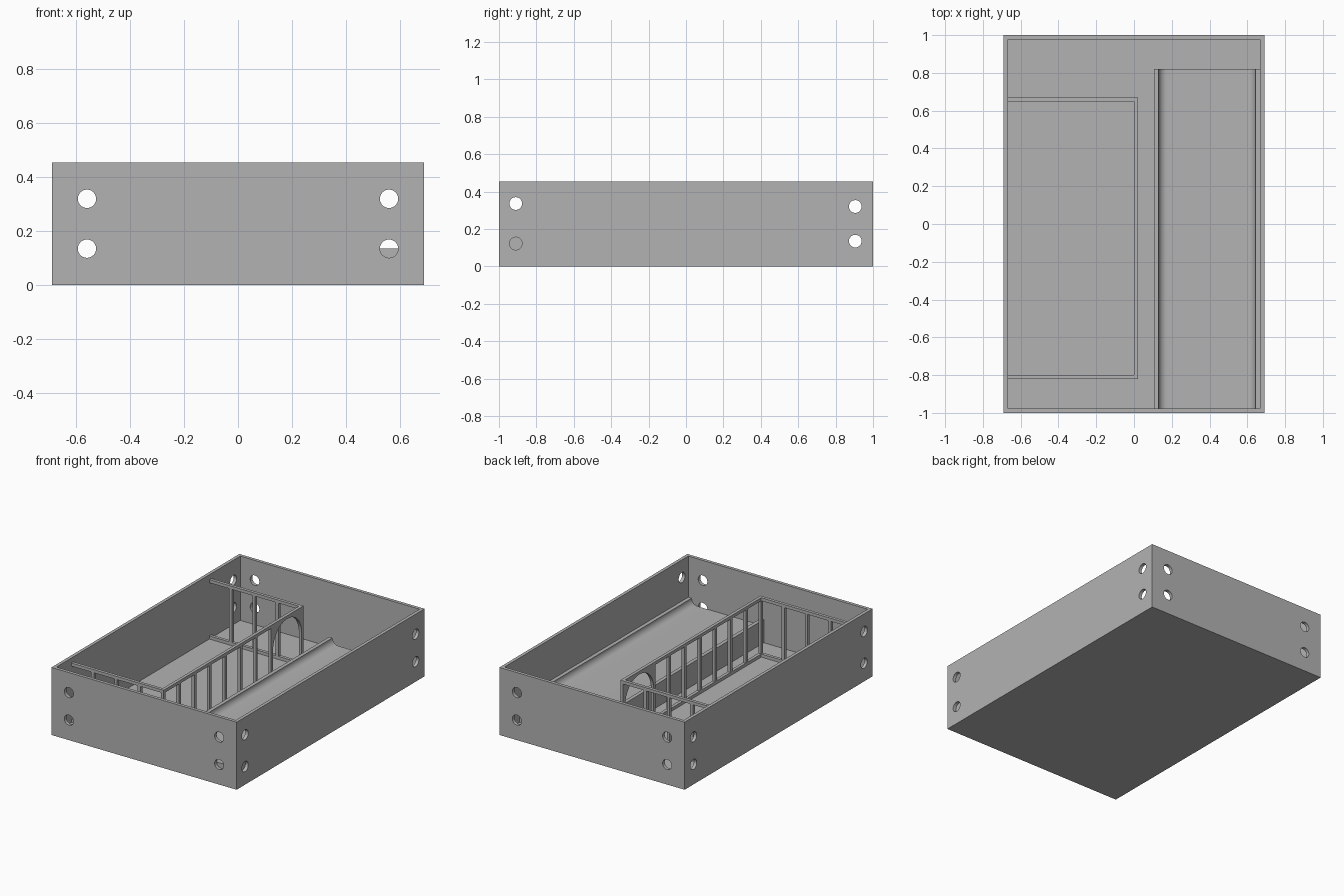
import bpy, bmesh, math
from mathutils import Matrix, Vector

if "Cube" in bpy.data.objects:
    bpy.data.objects.remove(bpy.data.objects["Cube"])

W, L, H, T = 0.69, 1.0, 0.455, 0.022   # half width, half length, height, wall
grey = bpy.data.materials.new("plain grey")
grey.diffuse_color = (0.45, 0.45, 0.45, 1)
grey.use_nodes = True
grey.node_tree.nodes["Principled BSDF"].inputs["Base Color"].default_value = grey.diffuse_color


def finish(name, bm):
    bmesh.ops.recalc_face_normals(bm, faces=bm.faces)
    me = bpy.data.meshes.new(name)
    bm.to_mesh(me)
    bm.free()
    me.materials.append(grey)
    ob = bpy.data.objects.new(name, me)
    bpy.context.collection.objects.link(ob)
    return ob


def add_box(bm, x0, x1, y0, y1, z0, z1):
    m = Matrix.Translation(((x0 + x1) / 2, (y0 + y1) / 2, (z0 + z1) / 2))
    m = m @ Matrix.Diagonal((x1 - x0, y1 - y0, z1 - z0, 1))
    bmesh.ops.create_cube(bm, size=1, matrix=m)


def prism(name, pts, push):
    bm = bmesh.new()
    f = bm.faces.new([bm.verts.new(p) for p in pts])
    r = bmesh.ops.extrude_face_region(bm, geom=[f])
    vs = [g for g in r["geom"] if isinstance(g, bmesh.types.BMVert)]
    bmesh.ops.translate(bm, verts=vs, vec=Vector(push))
    return finish(name, bm)


# Open tray: a box whose top is inset and pushed down to the floor
bm = bmesh.new()
add_box(bm, -W, W, -L, L, 0, H)
bm.faces.ensure_lookup_table()
top = max(bm.faces, key=lambda f: f.calc_center_median().z)
bmesh.ops.inset_region(bm, faces=[top], thickness=T, use_even_offset=True)
r = bmesh.ops.extrude_face_region(bm, geom=[top])
floor = [g for g in r["geom"] if isinstance(g, bmesh.types.BMVert)]
bmesh.ops.translate(bm, verts=floor, vec=(0, 0, T - H))
bmesh.ops.delete(bm, geom=[top], context='FACES')
tray = finish("tray", bm)

# Round holes near every corner of the walls
bm = bmesh.new()


def add_hole(x, y, z, axis):
    m = Matrix.Translation((x, y, z)) @ Matrix.Rotation(math.pi / 2, 4, axis)
    bmesh.ops.create_cone(bm, cap_ends=True, segments=32, radius1=0.034,
                          radius2=0.034, depth=0.08, matrix=m)


for s in (-1, 1):
    for z in (0.135, 0.32):
        for x in (-0.56, 0.56):
            add_hole(x, s * (L - T / 2), z, 'X')
        add_hole(s * (W - T / 2), 0.905, z, 'Y')
    for z in (0.122, 0.336):
        add_hole(s * (W - T / 2), -0.91, z, 'Y')
cutter = finish("hole_cutter", bm)
cutter.hide_render = True
mod = tray.modifiers.new("holes", 'BOOLEAN')
mod.object = cutter
mod.operation = 'DIFFERENCE'
mod.solver = 'EXACT'
bpy.context.view_layer.objects.active = tray
bpy.ops.object.modifier_apply(modifier="holes")
bpy.data.objects.remove(cutter)

# Raised channel with filleted edges along the right wall
x0, x1, lip, rim, bed = 0.105, W - T, 0.025, 0.178, 0.135
rad = rim - bed
arc = [math.pi / 2 * i / 10 for i in range(11)]
prof = [(x0, T), (x0, rim)]
prof += [(x0 + lip + rad - rad * math.cos(a), rim - rad * math.sin(a)) for a in arc]
prof += [(x1 - lip - rad + rad * math.sin(a), rim - rad * math.cos(a)) for a in arc]
prof += [(x1, rim), (x1, T)]
channel = prism("channel", [(x, -L + T, z) for x, z in prof], (0, 1.798, 0))
bpy.context.view_layer.objects.active = channel
channel.select_set(True)
bpy.ops.object.shade_smooth_by_angle(angle=math.radians(30))

# Fence: rails and posts around the left enclosure
B = 0.021                       # bar thickness
fx, fy0, fy1, ftop = 0.02, -0.82, 0.67, 0.422
door0, door1 = 0.345, fy1 - B
low = (T, T + B)
high = (ftop - B, ftop)
bm = bmesh.new()
for z0, z1 in (low, high):
    for y in (fy0, fy1 - B):
        add_box(bm, -W + T, fx, y, y + B, z0, z1)
add_box(bm, fx - B, fx, fy0 + B, door0, *low)
add_box(bm, fx - B, fx, fy0 + B, fy1 - B, *high)
fence_rails = finish("fence_rails", bm)

bm = bmesh.new()
for y in (fy0, fy1 - B):
    for i in range(4):
        x = fx - B - 0.173 * i
        add_box(bm, x, x + B, y, y + B, low[1], high[0])
for i in range(1, 8):
    y = fy0 + (door0 - B - fy0) * i / 7
    add_box(bm, fx - B, fx, y, y + B, low[1], high[0])
finish("fence_posts", bm)

# Arched doorway at the far end of the long fence side
r = (door1 - door0) / 2
yc, zc = (door0 + door1) / 2, high[0] - r
pts = [(yc - r * math.cos(math.pi * i / 24), zc + r * math.sin(math.pi * i / 24))
       for i in range(25)]
pts += [(door1, ftop - 0.01), (door0, ftop - 0.01)]
prism("door_arch", [(fx - B, y, z) for y, z in pts], (B, 0, 0))
